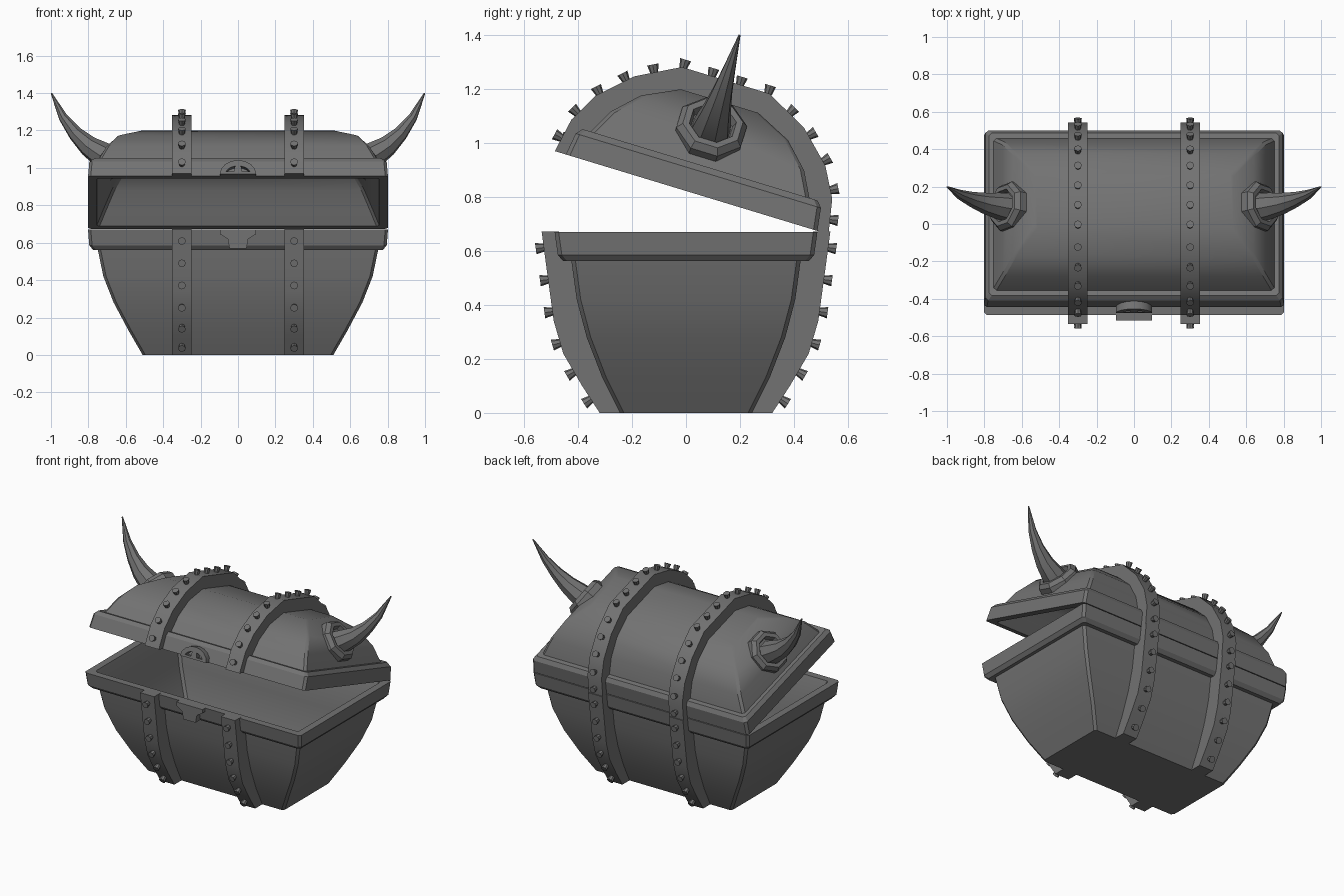
import bpy, bmesh, math
from mathutils import Matrix, Vector

if "Cube" in bpy.data.objects:
    bpy.data.objects.remove(bpy.data.objects["Cube"])

grey = bpy.data.materials.new("dark grey")
grey.diffuse_color = (0.17, 0.17, 0.17, 1)
grey.use_nodes = True
grey.node_tree.nodes["Principled BSDF"].inputs["Base Color"].default_value = grey.diffuse_color

# Lid parts are modelled closed, then swung open about the rear hinge
HINGE = Vector((0, 0.485, 0.675))
LID = (Matrix.Translation(HINGE) @ Matrix.Rotation(math.radians(-16.9), 4, 'X')
       @ Matrix.Translation((0, -0.485, 0)))
WORLD = Matrix.Identity(4)


def finish(name, bm, frame=WORLD, angle=30):
    bmesh.ops.recalc_face_normals(bm, faces=bm.faces[:])
    bm.transform(frame)
    me = bpy.data.meshes.new(name)
    bm.to_mesh(me)
    bm.free()
    ob = bpy.data.objects.new(name, me)
    bpy.context.collection.objects.link(ob)
    me.materials.append(grey)
    bpy.ops.object.select_all(action='DESELECT')
    ob.select_set(True)
    bpy.context.view_layer.objects.active = ob
    bpy.ops.object.shade_smooth_by_angle(angle=math.radians(angle))
    return ob


def loft(bm, rings):
    """Skin a list of equal-length point rings and cap both ends."""
    vs = [[bm.verts.new(p) for p in r] for r in rings]
    n = len(vs[0])
    for a, b in zip(vs, vs[1:]):
        for i in range(n):
            j = (i + 1) % n
            bm.faces.new((a[i], a[j], b[j], b[i]))
    bm.faces.new(vs[0])
    bm.faces.new(vs[-1])


def box_ring(hx, hy, z, c=0.015):
    """Rectangle with chamfered corners."""
    quarter = [(hx, hy - c), (hx - c, hy)]
    pts = quarter + [(-x, y) for x, y in reversed(quarter)]
    pts += [(-x, -y) for x, y in pts]
    return [(x, y, z) for x, y in pts]


def slab(bm, outline, axis, lo, hi):
    """Extrude a 2D outline along x (outline y,z) or y (outline x,z)."""
    def put(t):
        return [(t, a, b) if axis == 'x' else (a, t, b) for a, b in outline]
    loft(bm, [put(lo), put(hi)])


def rivets(bm, path, x, count):
    """Flared studs spaced evenly along a (y, z) path."""
    pts = [Vector(p) for p in path]
    seg = [(b - a).length for a, b in zip(pts, pts[1:])]
    for k in range(count):
        d = (k + 0.5) / count * sum(seg)
        i = 0
        while d > seg[i]:
            d -= seg[i]
            i += 1
        t = (pts[i + 1] - pts[i]).normalized()
        p = pts[i] + t * d
        n = Vector((0, -t.y, t.x))
        if n.y * p.x + n.z * (p.y - 0.1) < 0:
            n = -n
        m = (Matrix.Translation(Vector((x, p.x, p.y)) + n * 0.01)
             @ n.to_track_quat('Z', 'Y').to_matrix().to_4x4())
        bmesh.ops.create_cone(bm, cap_ends=True, segments=8, radius1=0.013,
                              radius2=0.021, depth=0.04, matrix=m)


# Hollow lower box with flared rim
side = [(.51, .245, 0), (.585, .31, .13), (.665, .368, .28), (.72, .405, .42), (.75, .425, .565)]
rim = [(.775, .455, .562), (.795, .475, .585), (.802, .487, .67)]
inner = [(.755, .44, .67)] + [(x - .03, y - .03, max(z, .04)) for x, y, z in reversed(side)]
bm = bmesh.new()
loft(bm, [box_ring(*r) for r in side + rim + inner])
finish("lower_box", bm)

# Hollow domed lid with matching rim
dome = [(.53, .15, .355), (.64, .285, .29), (.705, .375, .2), (.75, .425, .105)]
lid_rim = [(.775, .455, .108), (.795, .475, .085), (.802, .487, 0)]
lid_in = [(.755, .44, 0)] + [(x - .03, y - .03, z - .03) for x, y, z in reversed(dome)]
bm = bmesh.new()
loft(bm, [box_ring(*r) for r in dome + lid_rim + lid_in])
finish("lid", bm, LID)

# Straps and rivets
box_out = [(.32, 0), (.385, .1), (.455, .22), (.49, .34), (.512, .5), (.535, .672)]
box_in = [(.47, .672), (.46, .58)] + [(y - .01, z) for x, y, z in reversed(side)]
half = [(.53, 0), (.505, .13), (.445, .24), (.33, .35), (.17, .435)]
half_in = [(.47, 0), (.46, .09)] + [(y - .01, z - .01) for x, y, z in reversed(dome)]


def arch(h):
    return h + [(-y, z) for y, z in reversed(h)]


lid_out = arch(half)
lid_strap = lid_out + arch(half_in)[::-1]
for sx, lr in ((-1, "left"), (1, "right")):
    x = 0.3 * sx
    for sy, fb in ((-1, "front"), (1, "back")):
        bm = bmesh.new()
        slab(bm, [(y * sy, z) for y, z in box_out + box_in], 'x', x - .052, x + .052)
        finish(f"box_strap_{fb}_{lr}", bm)
        bm = bmesh.new()
        rivets(bm, [(y * sy, z) for y, z in box_out], x, 6)
        finish(f"box_rivets_{fb}_{lr}", bm)
    bm = bmesh.new()
    slab(bm, lid_strap, 'x', x - .052, x + .052)
    finish(f"lid_strap_{lr}", bm, LID)
    bm = bmesh.new()
    rivets(bm, lid_out, x, 14)
    finish(f"lid_rivets_{lr}", bm, LID)


# Horns and their eight-sided collars
def octagon(sx, cx, cz, deg, r):
    """Eight-sided ring around an axis tilted deg above horizontal."""
    a = math.radians(deg)
    pts = []
    for k in range(8):
        t = math.pi / 8 + k * math.pi / 4
        u, v = r * math.cos(t), r * math.sin(t)
        pts.append((sx * (cx - v * math.sin(a)), u, cz + v * math.cos(a)))
    return pts


horn = [(.64, .215, 38, .082), (.73, .268, 34, .07), (.80, .315, 40, .056),
        (.87, .385, 50, .04), (.935, .475, 59, .025), (.998, .61, 66, .004)]
collar = [(-.04, .135), (.025, .135), (.05, .115), (.05, .09), (.02, .08)]
ca, sa = math.cos(math.radians(38)), math.sin(math.radians(38))
for sx, lr in ((-1, "left"), (1, "right")):
    bm = bmesh.new()
    loft(bm, [octagon(sx, *h) for h in horn])
    finish(f"horn_{lr}", bm, LID)
    bm = bmesh.new()
    loft(bm, [octagon(sx, .665 + d * ca, .24 + d * sa, 38, r) for d, r in collar])
    finish(f"horn_collar_{lr}", bm, LID)

# Latch plate on the box
t_half = [(.097, .67), (.095, .645), (.055, .62), (.045, .568)]
bm = bmesh.new()
slab(bm, t_half + [(-x, z) for x, z in reversed(t_half)], 'y', -.515, -.46)
finish("latch_plate", bm)

# Half-round hasp on the lid, with two openings
def arc(rx, rz):
    return [(rx * math.cos(math.pi * k / 8), rz * math.sin(math.pi * k / 8)) for k in range(9)]


bm = bmesh.new()
slab(bm, arc(.097, .078) + arc(.068, .046)[::-1], 'y', -.52, -.46)
slab(bm, [(-.09, 0), (.09, 0), (.09, .014), (-.09, .014)], 'y', -.518, -.46)
slab(bm, [(-.022, .01), (.022, .01), (.014, .06), (-.014, .06)], 'y', -.518, -.46)
finish("lid_hasp", bm, LID)
